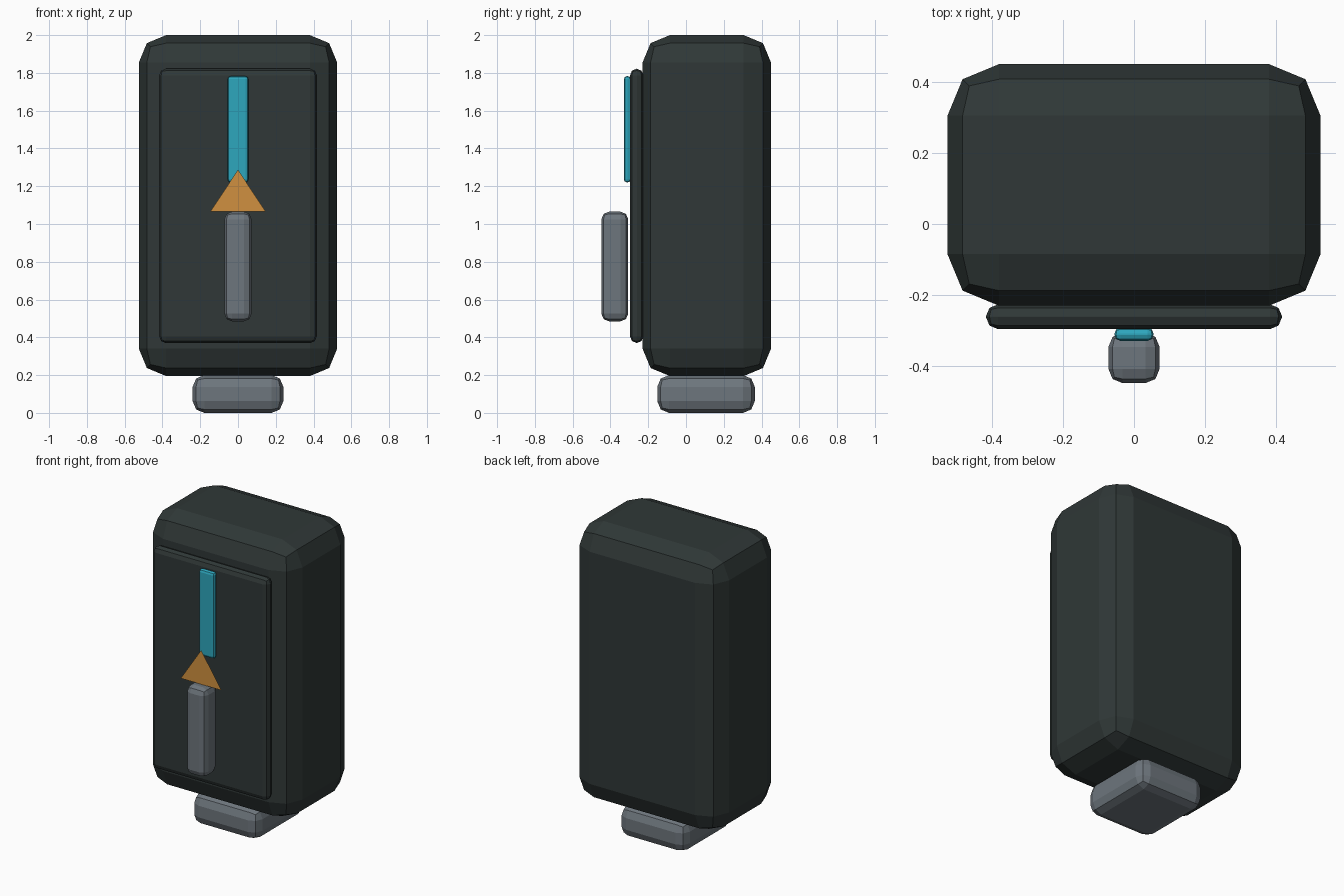
import bpy

if "Cube" in bpy.data.objects:
    bpy.data.objects.remove(bpy.data.objects["Cube"])


def material(name, rgb):
    m = bpy.data.materials.new(name)
    m.diffuse_color = (*rgb, 1.0)
    m.use_nodes = True
    m.node_tree.nodes["Principled BSDF"].inputs["Base Color"].default_value = m.diffuse_color
    return m


charcoal = material("charcoal", (0.029, 0.039, 0.038))
grey = material("slate_grey", (0.155, 0.181, 0.205))
cyan = material("cyan", (0.027, 0.385, 0.51))
orange = material("orange", (0.63, 0.28, 0.05))


def rounded_box(name, lo, hi, bevel, mat):
    """Box between two corners with two-step bevelled edges."""
    centre = [(a + b) / 2 for a, b in zip(lo, hi)]
    bpy.ops.mesh.primitive_cube_add(size=1, location=centre)
    ob = bpy.context.object
    ob.name = name
    ob.scale = [b - a for a, b in zip(lo, hi)]
    bpy.ops.object.transform_apply(location=False, rotation=False, scale=True)
    mod = ob.modifiers.new("Bevel", 'BEVEL')
    mod.width = bevel
    mod.segments = 2
    mod.limit_method = 'NONE'
    ob.data.materials.append(mat)
    return ob


# Main housing, front panel and foot
rounded_box("housing", (-0.525, -0.23, 0.195), (0.525, 0.45, 2.0), 0.145, charcoal)
rounded_box("front_panel", (-0.417, -0.296, 0.37), (0.417, -0.226, 1.822), 0.0345, charcoal)
rounded_box("foot", (-0.24, -0.152, 0.0), (0.24, 0.364, 0.2), 0.062, grey)

# Light strip and grip on the panel
rounded_box("light_strip", (-0.055, -0.329, 1.22), (0.055, -0.292, 1.783), 0.0165, cyan)
rounded_box("grip", (-0.072, -0.448, 0.485), (0.072, -0.306, 1.065), 0.04, grey)

# Flat arrow above the grip
mesh = bpy.data.meshes.new("arrow")
y = -0.38
mesh.from_pydata([(-0.147, y, 1.065), (0.147, y, 1.065), (0, y, 1.287)], [], [(0, 1, 2)])
mesh.materials.append(orange)
bpy.context.collection.objects.link(bpy.data.objects.new("arrow", mesh))
